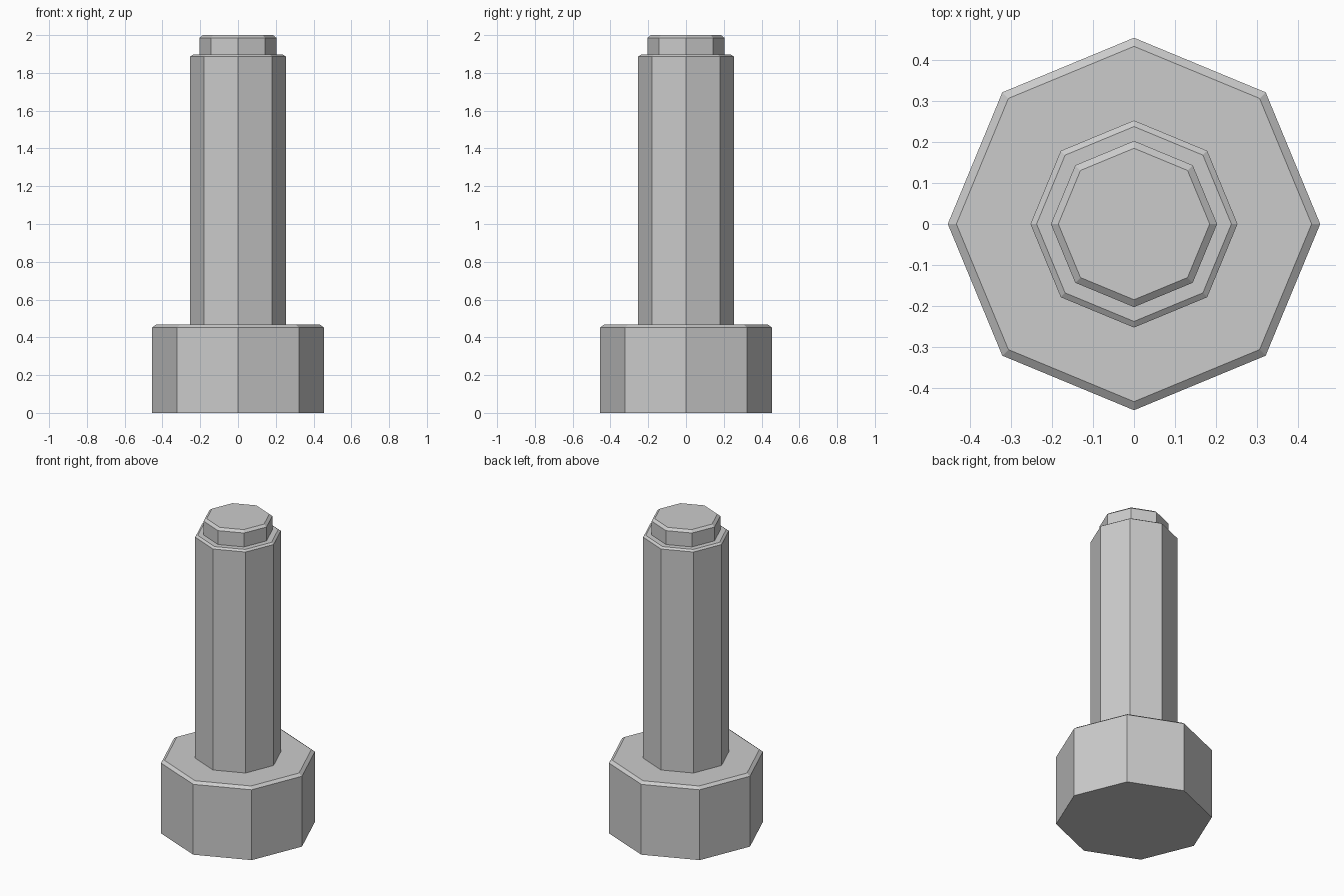
import bpy
import bmesh
from math import cos, sin, pi

if "Cube" in bpy.data.objects:
    bpy.data.objects.remove(bpy.data.objects["Cube"])

SIDES = 8

# Stepped outline (radius, height) from the base upward
PROFILE = [
    (0.455, 0.0), (0.455, 0.452), (0.434, 0.467),     # wide head with chamfer
    (0.253, 0.467), (0.253, 1.887), (0.238, 1.897),   # long shaft with chamfer
    (0.203, 1.897), (0.203, 1.986), (0.185, 2.0),     # reduced tip with chamfer
]


def lathe(name, profile, sides):
    """Revolve an outline around z into a closed, flat-sided solid."""
    bm = bmesh.new()
    rings = [[bm.verts.new((r * cos(2 * pi * i / sides), r * sin(2 * pi * i / sides), z))
              for i in range(sides)] for r, z in profile]
    for low, high in zip(rings, rings[1:]):
        for i in range(sides):
            j = (i + 1) % sides
            bm.faces.new((low[i], low[j], high[j], high[i]))
    # End caps
    bm.faces.new(rings[0][::-1])
    bm.faces.new(rings[-1])
    mesh = bpy.data.meshes.new(name)
    bm.to_mesh(mesh)
    bm.free()
    obj = bpy.data.objects.new(name, mesh)
    bpy.context.collection.objects.link(obj)
    return obj


# Bolt: octagonal head, shaft and tip in one piece
lathe("bolt", PROFILE, SIDES)
